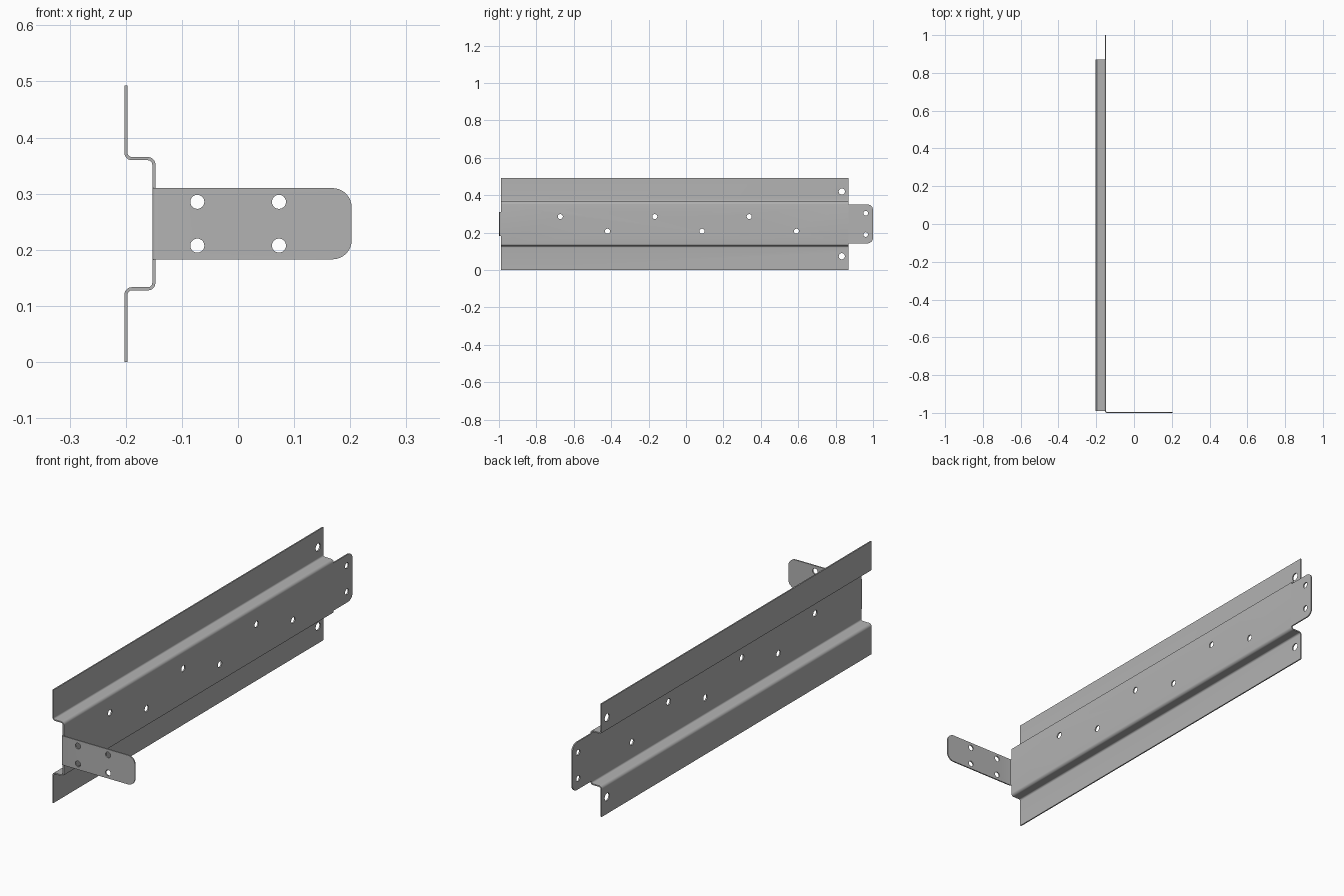
import bpy, bmesh, math
from mathutils import Vector

cube = bpy.data.objects.get("Cube")
if cube:
    bpy.data.objects.remove(cube)

T = 0.0056                 # sheet thickness
FLANGE_X, WEB_X = -0.1997, -0.15
RAIL_FRONT, RAIL_BACK = -0.99, 0.87
MID_Z = 0.2465

steel = bpy.data.materials.new("galvanised steel grey")
steel.use_nodes = True
colour = (0.45, 0.45, 0.45, 1)
steel.diffuse_color = colour
bsdf = steel.node_tree.nodes["Principled BSDF"]
bsdf.inputs["Base Color"].default_value = colour
bsdf.inputs["Roughness"].default_value = 0.6


def fillet(points, radius, steps=6):
    """Round the right-angled corners of an open path."""
    pts = [Vector(p) for p in points]
    out = [pts[0]]
    for a, b, c in zip(pts, pts[1:], pts[2:]):
        u, v = (a - b).normalized(), (c - b).normalized()
        centre = b + (u + v) * radius
        for i in range(steps + 1):
            t = i / steps * math.pi / 2
            out.append(centre - v * radius * math.cos(t) - u * radius * math.sin(t))
    return out + [pts[-1]]


def thicken(path):
    """Offset a path to both sides to get a closed sheet section."""
    left, right = [], []
    for i, p in enumerate(path):
        before = (p - path[i - 1]).normalized() if i else None
        after = (path[i + 1] - p).normalized() if i + 1 < len(path) else None
        d = ((before or after) + (after or before)).normalized()
        scale = 1 / d.dot(before or after)
        n = Vector((-d.y, d.x)) * T / 2 * scale
        left.append(p + n)
        right.append(p - n)
    return left + right[::-1]


def extrude(name, section, place, along, round_edges=None, radius=0.03):
    """Extrude a closed section and round the chosen edges."""
    bm = bmesh.new()
    face = bm.faces.new([bm.verts.new(place(p)) for p in section])
    moved = bmesh.ops.extrude_face_region(bm, geom=[face])["geom"]
    bmesh.ops.translate(bm, vec=along, verts=[g for g in moved if isinstance(g, bmesh.types.BMVert)])
    bmesh.ops.recalc_face_normals(bm, faces=bm.faces)
    if round_edges:
        edges = [e for e in bm.edges if round_edges(e)]
        bmesh.ops.bevel(bm, geom=edges, offset=radius, segments=8, profile=0.5, affect='EDGES')
    mesh = bpy.data.meshes.new(name)
    bm.to_mesh(mesh)
    bm.free()
    mesh.materials.append(steel)
    obj = bpy.data.objects.new(name, mesh)
    bpy.context.collection.objects.link(obj)
    return obj


def drill(obj, holes, axis, radius):
    """Cut round holes along an axis at the given centres."""
    for centre in holes:
        rot = (0, math.pi / 2, 0) if axis == "x" else (math.pi / 2, 0, 0)
        bpy.ops.mesh.primitive_cylinder_add(vertices=32, radius=radius, depth=0.03,
                                            location=centre, rotation=rot)
        cutter = bpy.context.object
        cutter.hide_render = True
        cutter.data.materials.append(steel)
        mod = obj.modifiers.new("hole", 'BOOLEAN')
        mod.operation, mod.solver, mod.object = 'DIFFERENCE', 'EXACT', cutter
        bpy.context.view_layer.objects.active = obj
        bpy.ops.object.modifier_apply(modifier=mod.name)
        bpy.data.objects.remove(cutter)


def smooth(obj):
    bpy.ops.object.select_all(action='DESELECT')
    obj.select_set(True)
    bpy.context.view_layer.objects.active = obj
    bpy.ops.object.shade_smooth_by_angle(angle=math.radians(30))


# Hat-section rail
half, leg = MID_Z, 0.116
hat = [(FLANGE_X, MID_Z - half), (FLANGE_X, MID_Z - leg), (WEB_X, MID_Z - leg),
       (WEB_X, MID_Z + leg), (FLANGE_X, MID_Z + leg), (FLANGE_X, MID_Z + half)]
rail = extrude("hat_rail", thicken(fillet(hat, 0.0105)),
               lambda p: (p.x, RAIL_FRONT, p.y), (0, RAIL_BACK - RAIL_FRONT, 0))
# staggered web holes
drill(rail, [(WEB_X, -0.672 + 0.2525 * i, MID_Z + (0.039 if i % 2 == 0 else -0.039))
             for i in range(6)], "x", 0.0135)
# flange end holes
drill(rail, [(FLANGE_X, 0.833, MID_Z + s * 0.173) for s in (-1, 1)], "x", 0.0165)

# Flat tongue at the back end of the web
tongue = extrude("end_tongue", thicken([Vector((WEB_X, RAIL_BACK)), Vector((WEB_X, 1))]),
                 lambda p: (p.x, p.y, MID_Z - 0.104), (0, 0, 0.208),
                 lambda e: all(v.co.y > 0.99 for v in e.verts)
                 and abs(e.verts[0].co.x - e.verts[1].co.x) > T / 2)
drill(tongue, [(WEB_X, 0.961, MID_Z + s * 0.057) for s in (-1, 1)], "x", 0.0125)

# Bent mounting bracket at the front end
bend = [(WEB_X, RAIL_FRONT), (WEB_X, -1 + T / 2), (0.2025, -1 + T / 2)]
bracket = extrude("mounting_bracket", thicken(fillet(bend, 0.0045)),
                  lambda p: (p.x, p.y, MID_Z - 0.0635), (0, 0, 0.127),
                  lambda e: all(v.co.x > 0.2 for v in e.verts)
                  and abs(e.verts[0].co.y - e.verts[1].co.y) > T / 2, 0.034)
drill(bracket, [(x, -1 + T / 2, MID_Z + s * 0.039) for x in (-0.0725, 0.073) for s in (-1, 1)],
      "y", 0.0125)

for part in (rail, tongue, bracket):
    smooth(part)
